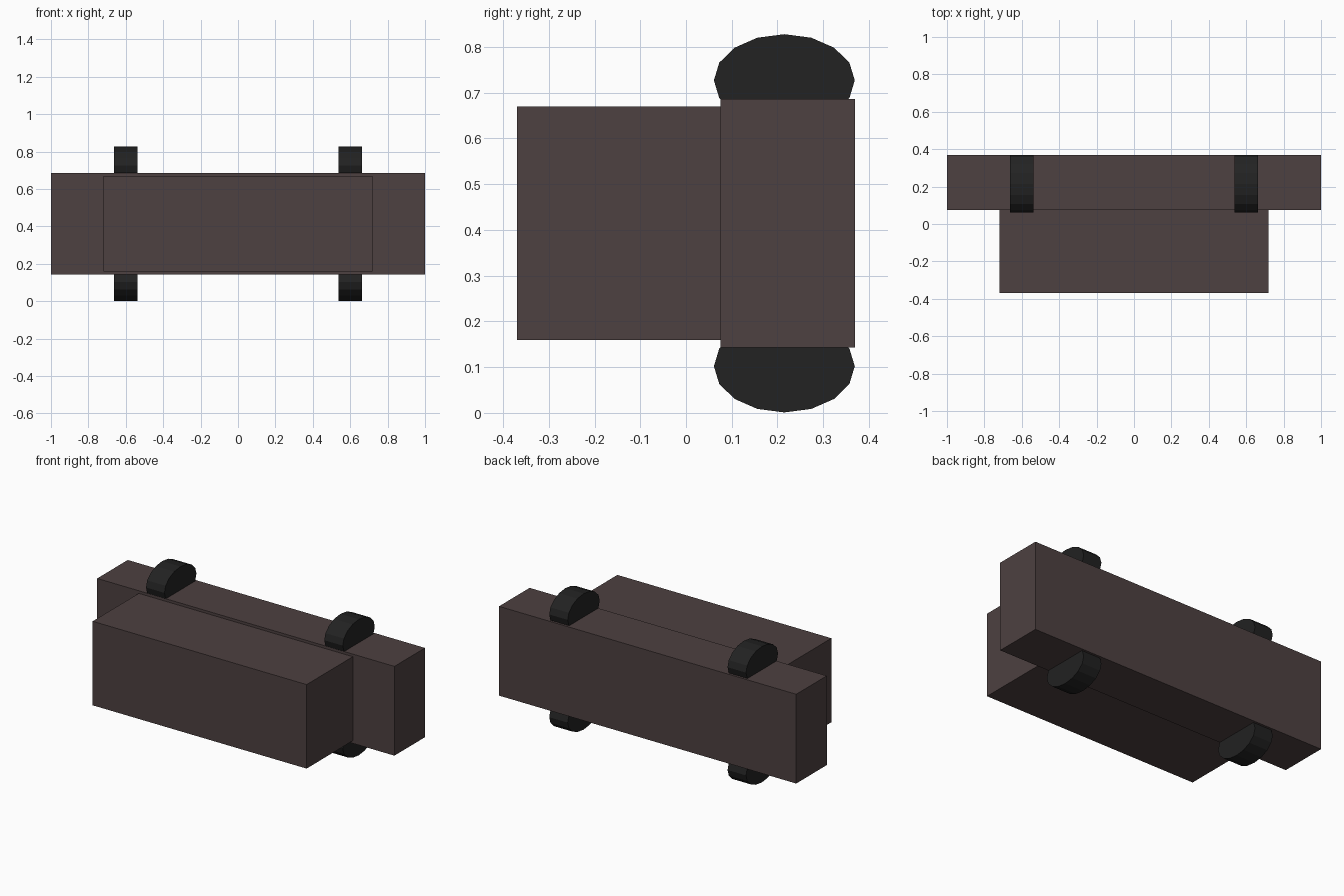
import bpy
import math

if "Cube" in bpy.data.objects:
    bpy.data.objects.remove(bpy.data.objects["Cube"])


def material(name, colour):
    m = bpy.data.materials.new(name)
    m.diffuse_color = (*colour, 1)
    m.use_nodes = True
    m.node_tree.nodes["Principled BSDF"].inputs["Base Color"].default_value = m.diffuse_color
    return m


brown = material("dark brown", (0.075, 0.052, 0.052))
black = material("rubber black", (0.016, 0.016, 0.016))


def finish(name, mat):
    obj = bpy.context.object
    obj.name = name
    obj.data.materials.append(mat)
    bpy.ops.object.transform_apply(location=False, rotation=True, scale=True)
    return obj


def box(name, lo, hi, mat):
    centre = [(a + b) / 2 for a, b in zip(lo, hi)]
    bpy.ops.mesh.primitive_cube_add(size=1, location=centre)
    bpy.context.object.scale = [b - a for a, b in zip(lo, hi)]
    return finish(name, mat)


def wheel(name, x, z):
    # 16-sided oval wheel with its axle along x
    bpy.ops.mesh.primitive_cylinder_add(
        vertices=16, radius=1, depth=0.124, location=(x, 0.215, z),
        rotation=(0, math.pi / 2, 0))
    bpy.context.object.scale = (0.101, 0.154, 1)
    return finish(name, black)


# Long rear slab and the shorter block in front of it
box("long_body", (-1, 0.075, 0.143), (1, 0.369, 0.686), brown)
box("front_block", (-0.72, -0.369, 0.159), (0.72, 0.075, 0.67), brown)

# Wheels poking out above and below the slab
for side, x in (("left", -0.6), ("right", 0.6)):
    for level, z in (("lower", 0.102), ("upper", 0.727)):
        wheel(f"{level}_{side}_wheel", x, z)
